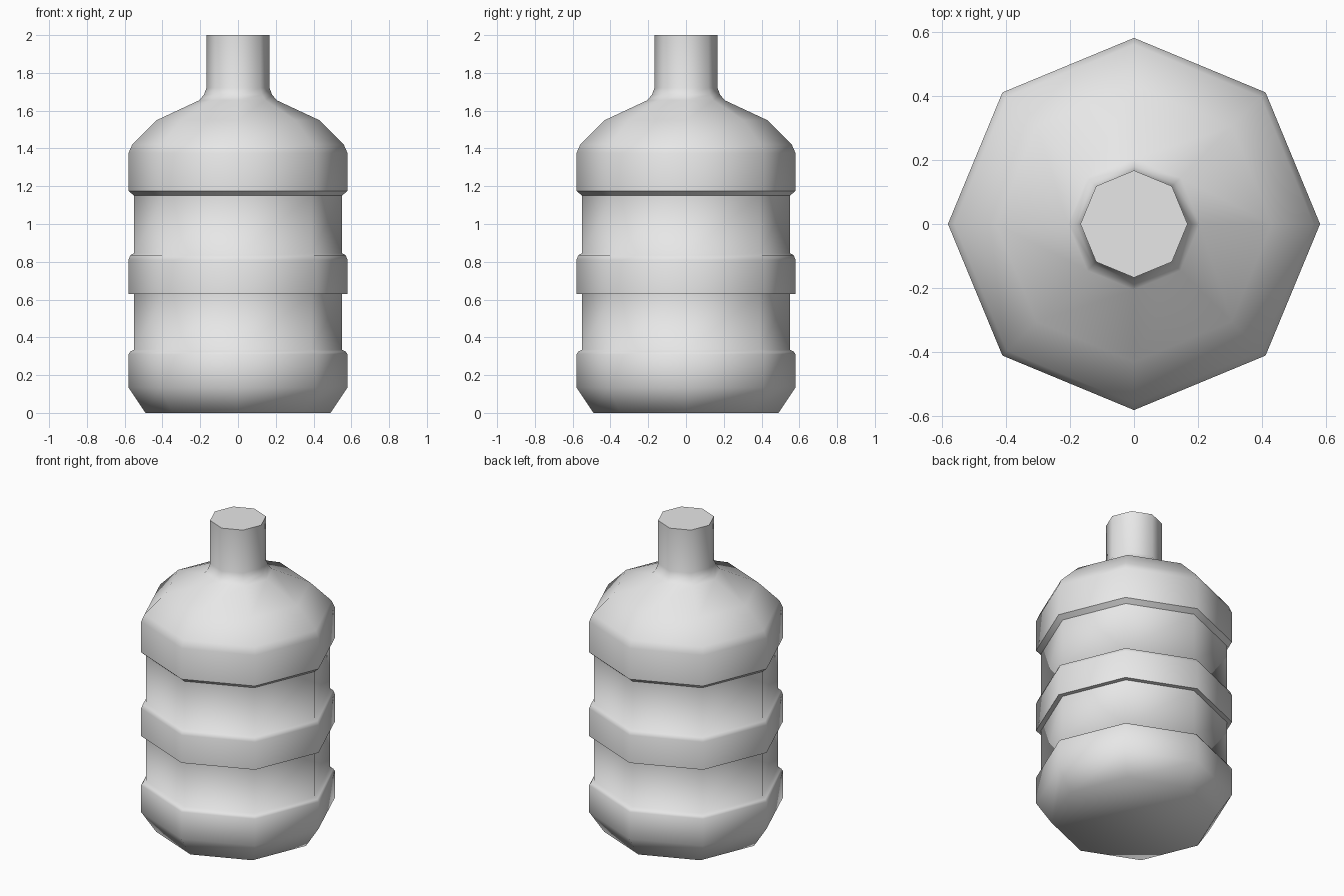
import bpy
import bmesh
from math import cos, sin, tau

SIDES = 8

cube = bpy.data.objects.get("Cube")
if cube:
    bpy.data.objects.remove(cube, do_unlink=True)

# Plain grey for the whole bottle
grey = bpy.data.materials.new("plain_grey")
grey.use_nodes = True
colour = (0.8, 0.8, 0.8, 1.0)
grey.diffuse_color = colour
grey.node_tree.nodes["Principled BSDF"].inputs["Base Color"].default_value = colour

# Outline from base to spout: radius, height, whether the ring is a hard edge
base = [(0.49, 0, False), (0.58, 0.135, False), (0.58, 0.31, False), (0.57, 0.325, False)]
lower_waist = [(0.55, 0.335, False), (0.55, 0.63, True)]
middle_band = [(0.58, 0.63, True), (0.58, 0.81, False), (0.57, 0.835, False)]
upper_waist = [(0.55, 0.845, False), (0.55, 1.15, True)]
shoulder = [(0.58, 1.175, True), (0.58, 1.375, False), (0.56, 1.42, False),
            (0.43, 1.55, False), (0.205, 1.655, False)]
neck = [(0.18, 1.685, False), (0.167, 1.72, False), (0.167, 2, True)]
outline = base + lower_waist + middle_band + upper_waist + shoulder + neck

# Sweep the outline round an eight-sided ring
bm = bmesh.new()
rings = []
for radius, z, hard in outline:
    ring = [bm.verts.new((radius * cos(tau * i / SIDES), radius * sin(tau * i / SIDES), z))
            for i in range(SIDES)]
    rings.append(ring)

for low, high in zip(rings, rings[1:]):
    for i in range(SIDES):
        j = (i + 1) % SIDES
        bm.faces.new((low[i], low[j], high[j], high[i]))

# Closed underside and spout top
bm.faces.new(rings[0][::-1])
bm.faces.new(rings[-1])

# Smooth everywhere except along the hard rings
for face in bm.faces:
    face.smooth = True
for ring, (radius, z, hard) in zip(rings, outline):
    if hard:
        for i in range(SIDES):
            bm.edges.get((ring[i], ring[(i + 1) % SIDES])).smooth = False

mesh = bpy.data.meshes.new("water_bottle")
bm.to_mesh(mesh)
bm.free()
mesh.materials.append(grey)
bottle = bpy.data.objects.new("water_bottle", mesh)
bpy.context.collection.objects.link(bottle)
